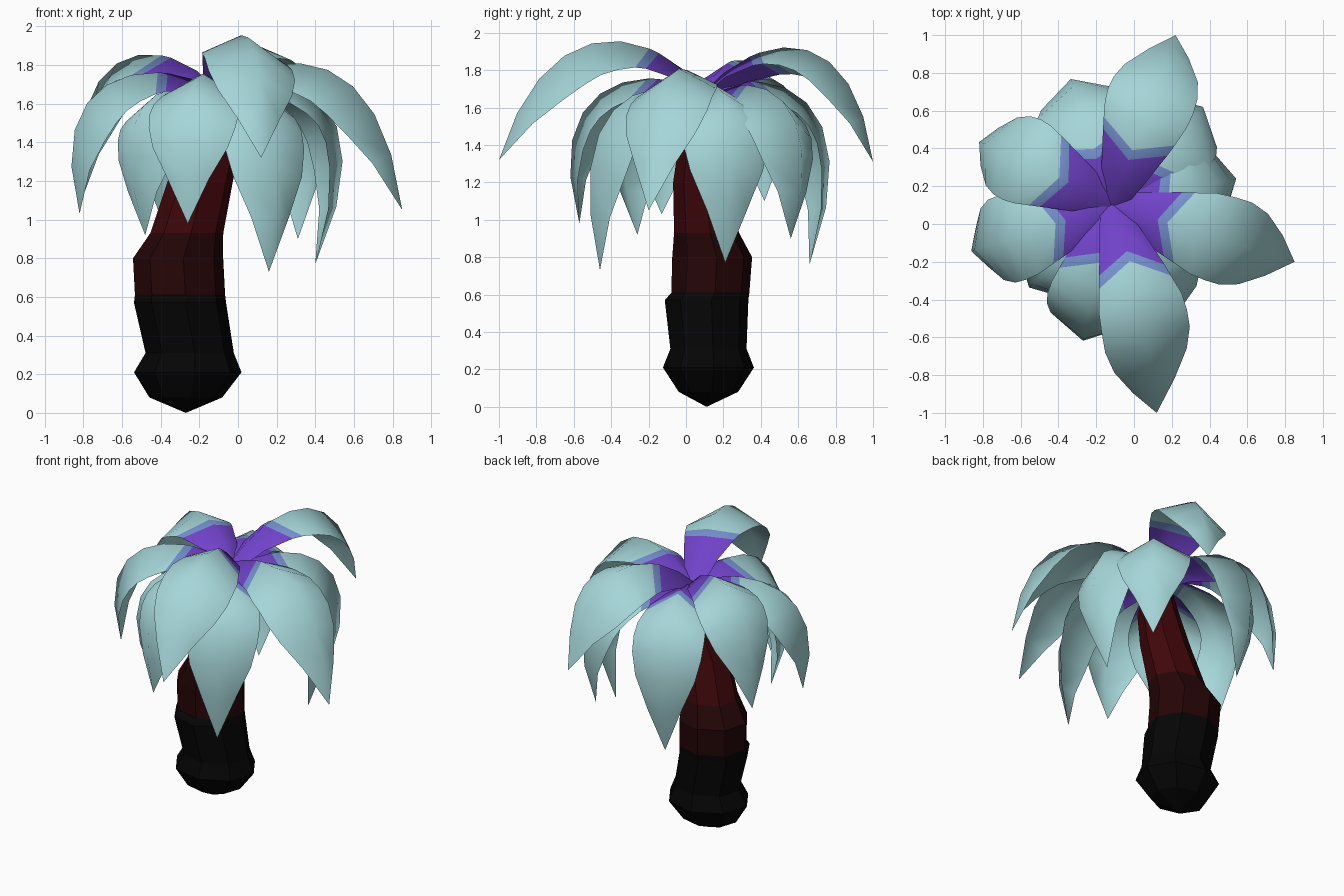
import bpy, bmesh, math
from mathutils import Vector

if "Cube" in bpy.data.objects:
    bpy.data.objects.remove(bpy.data.objects["Cube"], do_unlink=True)


def material(name, rgb):
    m = bpy.data.materials.new(name)
    m.use_nodes = True
    colour = (*rgb, 1)
    m.diffuse_color = colour
    m.node_tree.nodes["Principled BSDF"].inputs["Base Color"].default_value = colour
    return m


BARK = [material("black bark", (0.0015, 0.0015, 0.0015)),
        material("dark red bark", (0.018, 0.0015, 0.002)),
        material("red bark", (0.05, 0.002, 0.003))]
LEAF = [material("purple leaf base", (0.165, 0.055, 0.59)),
        material("blue leaf band", (0.18, 0.28, 0.62)),
        material("pale teal leaf", (0.38, 0.67, 0.69))]


def finish(bm, name, materials, smooth):
    mesh = bpy.data.meshes.new(name)
    bm.to_mesh(mesh)
    bm.free()
    for m in materials:
        mesh.materials.append(m)
    for p in mesh.polygons:
        p.use_smooth = smooth
    obj = bpy.data.objects.new(name, mesh)
    bpy.context.collection.objects.link(obj)


# Leaning faceted trunk: height, centre x, centre y, radius x, radius y
RINGS = [(0.08, -0.27, 0.12, 0.19, 0.16), (0.21, -0.26, 0.12, 0.28, 0.245),
         (0.31, -0.25, 0.12, 0.23, 0.205), (0.57, -0.3, 0.11, 0.24, 0.225),
         (0.61, -0.3, 0.13, 0.235, 0.21), (0.8, -0.31, 0.14, 0.235, 0.215),
         (0.93, -0.265, 0.11, 0.19, 0.175), (1.2, -0.195, 0.08, 0.17, 0.15),
         (1.4, -0.13, 0.09, 0.14, 0.13), (1.6, -0.12, 0.1, 0.08, 0.08)]
SIDES = 8


def build_trunk():
    bm = bmesh.new()
    loops = []
    for z, cx, cy, rx, ry in RINGS:
        angles = [math.tau * (i + 0.15) / SIDES for i in range(SIDES)]
        loops.append([bm.verts.new((cx + rx * math.cos(a), cy + ry * math.sin(a), z))
                      for a in angles])
    foot = bm.verts.new((-0.27, 0.11, 0))
    for i in range(SIDES):
        j = (i + 1) % SIDES
        bm.faces.new((foot, loops[0][j], loops[0][i]))
        for low, high in zip(loops, loops[1:]):
            bm.faces.new((low[i], low[j], high[j], high[i]))
    bm.faces.new(loops[-1])
    for f in bm.faces:
        z = f.calc_center_median().z
        f.material_index = 0 if z < 0.61 else 1 if z < 0.93 else 2
    bmesh.ops.recalc_face_normals(bm, faces=bm.faces)
    finish(bm, "trunk", BARK, False)


# Leaves: arching folded blades radiating from the crown
CROWN = Vector((-0.12, 0.1, 0))
HALF_WIDTH = [(0, 0.06), (0.25, 0.165), (0.45, 0.225), (0.65, 0.24), (0.82, 0.19), (1, 0)]
FOLD = 0.55


def half_width(t):
    for (t0, w0), (t1, w1) in zip(HALF_WIDTH, HALF_WIDTH[1:]):
        if t <= t1:
            return w0 + (w1 - w0) * (t - t0) / (t1 - t0)
    return 0


def bezier(p, t):
    s = 1 - t
    return p[0]*s**3 + 3*p[1]*s*s*t + 3*p[2]*s*t*t + p[3]*t**3


def steps_along(p, purple_end, blue_end):
    """Path parameters with rows on both colour borders, then even to the tip."""
    found = []
    for radius in (purple_end, blue_end):
        t = 0
        while bezier(p, t).x < radius:
            t += 0.002
        found.append(t)
    t1, t2 = found
    return [0, t1 / 2, t1, t2] + [t2 + (1 - t2) * k / 6 for k in range(1, 7)]


def build_leaf(name, tip, rise, shoulder, base_z, tilt=0, bend=0):
    tip = Vector(tip)
    flat = Vector((tip.x, tip.y, 0)) - CROWN
    out = flat.normalized()
    side = Vector((-out.y, out.x, 0))
    path = [Vector((-0.03, base_z)), Vector(rise), Vector(shoulder),
            Vector((flat.length, tip.z))]

    def point(t, across):
        c = bezier(path, t)
        d = (bezier(path, min(t + 0.01, 1)) - bezier(path, max(t - 0.01, 0))).normalized()
        normal = Vector((0, 0, d.x)) - out * d.y
        w = half_width(t) * across
        drop = FOLD * (abs(w) + tilt * w)
        sway = bend * 4 * t * (1 - t)
        return CROWN + out * c.x + Vector((0, 0, c.y)) + side * (w + sway) - normal * drop

    # colour borders reach further out on the edges, so the crown forms a star
    ridge_steps = steps_along(path, 0.255, 0.31)
    edge_steps = steps_along(path, 0.325, 0.4)
    bm = bmesh.new()
    rows = [[bm.verts.new(point(e, -1)), bm.verts.new(point(r, 0)), bm.verts.new(point(e, 1))]
            for r, e in zip(ridge_steps[:-1], edge_steps[:-1])]
    rows.append([bm.verts.new(tip)] * 3)
    for n, (a, b) in enumerate(zip(rows, rows[1:])):
        for i in (0, 1):
            corners = list(dict.fromkeys((a[i], b[i], b[i + 1], a[i + 1])))
            f = bm.faces.new(corners)
            f.material_index = 0 if n < 2 else 1 if n == 2 else 2
    finish(bm, name, LEAF, True)


build_trunk()

# name, tip, rising handle, shoulder handle (radius, height), base height, tilt, bend
LEAVES = [
    ("front_leaf", (0.12, -1.0, 1.32), (0.35, 2.1), (0.9, 2.1), 1.66, 0.25, 0.04),
    ("left_leaf", (0.85, -0.2, 1.05), (0.35, 1.9), (0.9, 1.95), 1.66, -0.2),
    ("back_leaf", (0.22, 1.0, 1.31), (0.3, 2.02), (0.85, 2.1), 1.66, 0.25),
    ("right_back_leaf", (-0.81, 0.42, 1.1), (0.3, 2.0), (0.88, 1.95), 1.66, 0, -0.02),
    ("right_front_leaf", (-0.82, -0.13, 1.03), (0.3, 1.87), (0.96, 1.8), 1.66),
    ("front_right_leaf", (-0.26, -0.57, 0.98), (0.3, 1.87), (0.92, 1.77), 1.66),
    ("front_left_low_leaf", (0.16, -0.46, 0.73), (0.3, 1.82), (0.9, 1.7), 1.62, 0, 0.02),
    ("left_low_leaf", (0.4, 0.21, 0.77), (0.3, 1.85), (0.97, 1.7), 1.62),
    ("back_left_low_leaf", (0.31, 0.56, 0.9), (0.3, 1.85), (0.95, 1.72), 1.62),
    ("back_low_leaf", (-0.3, 0.66, 0.76), (0.3, 1.88), (0.97, 1.72), 1.64),
    ("right_low_leaf", (-0.48, -0.26, 0.92), (0.3, 1.78), (0.85, 1.68), 1.6),
]
for leaf in LEAVES:
    build_leaf(*leaf)
